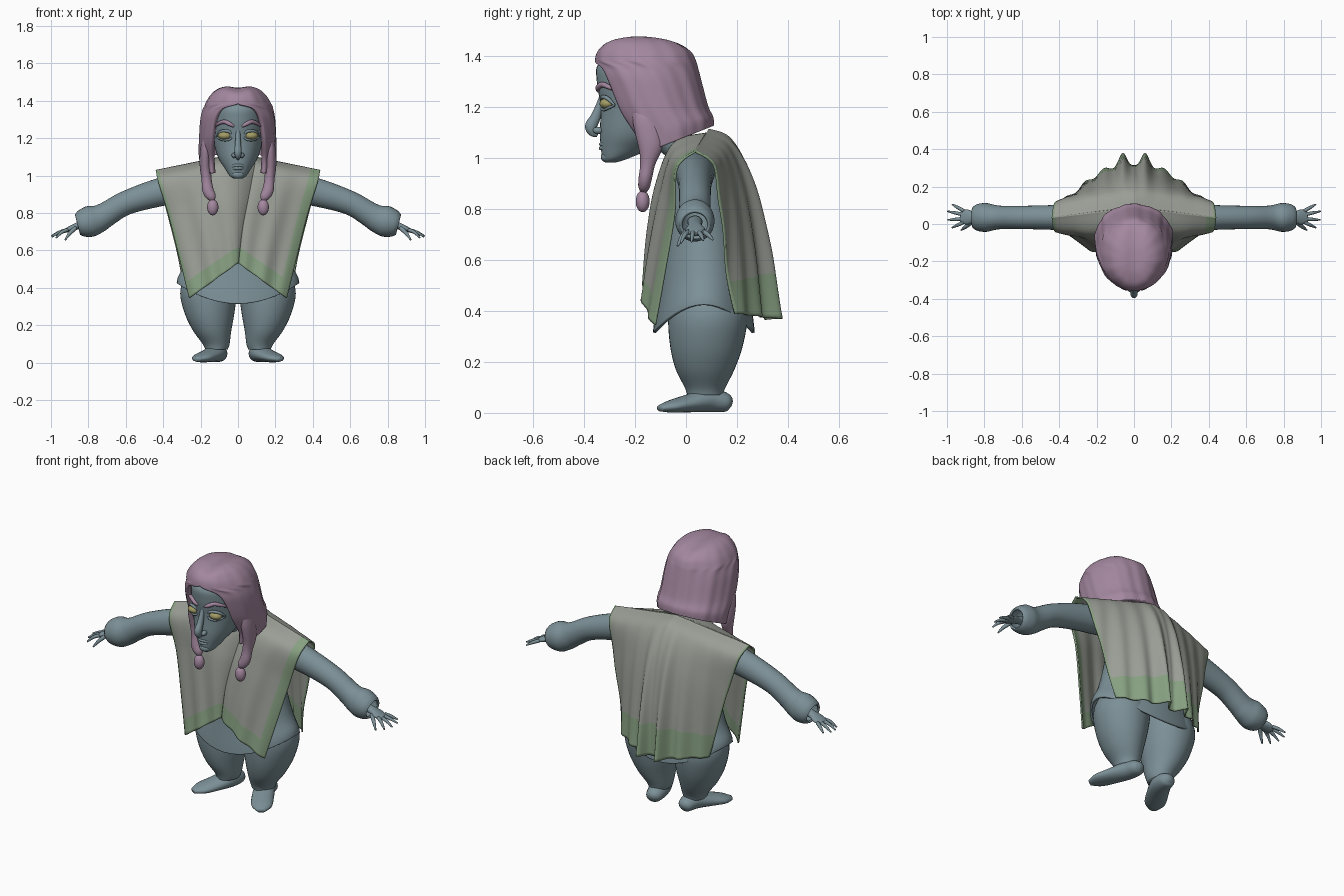
import bpy, bmesh, math
from mathutils import Vector

def material(name, rgb):
    m = bpy.data.materials.new(name)
    m.diffuse_color = (*rgb, 1)
    return m

SKIN = material("blue_grey", (0.20, 0.28, 0.31))
HAIR = material("mauve", (0.37, 0.245, 0.35))
WOOL = material("wool_grey", (0.32, 0.34, 0.30))
GREEN = material("green_trim", (0.24, 0.35, 0.22))
EYE = material("eye_yellow", (0.36, 0.33, 0.13))

def smooth(rows, n=5):
    """Catmull-Rom interpolation through equal-length tuples."""
    out = []
    for i in range(len(rows) - 1):
        a, b, c, d = rows[max(i - 1, 0)], rows[i], rows[i + 1], rows[min(i + 2, len(rows) - 1)]
        for k in range(n):
            t = k / n
            out.append(tuple(0.5 * (2 * q + (r - p) * t + (2 * p - 5 * q + 4 * r - s) * t * t
                             + (3 * q - p - 3 * r + s) * t ** 3) for p, q, r, s in zip(a, b, c, d)))
    return out + [tuple(rows[-1])]

def skin(name, rings, mats, closed=True, caps=True, mirror=False, thick=0, trim=None):
    """Bridge a list of point rings into one smooth mesh."""
    bm = bmesh.new()
    vs = [[bm.verts.new(p) for p in ring] for ring in rings]
    n = len(rings[0])
    for i in range(len(vs) - 1):
        for j in range(n if closed else n - 1):
            k = (j + 1) % n
            f = bm.faces.new((vs[i][j], vs[i][k], vs[i + 1][k], vs[i + 1][j]))
            if trim and trim(i / (len(vs) - 1), (j + 0.5) / (n - 1)):
                f.material_index = 1
    if closed and caps:
        bm.faces.new(vs[0])
        bm.faces.new(vs[-1])
    bmesh.ops.remove_doubles(bm, verts=bm.verts, dist=3e-4)
    bmesh.ops.recalc_face_normals(bm, faces=bm.faces)
    for f in bm.faces:
        f.smooth = True
    me = bpy.data.meshes.new(name)
    bm.to_mesh(me)
    bm.free()
    for m in mats:
        me.materials.append(m)
    ob = bpy.data.objects.new(name, me)
    bpy.context.collection.objects.link(ob)
    if mirror:
        ob.modifiers.new("mirror", 'MIRROR')
    if thick:
        s = ob.modifiers.new("thickness", 'SOLIDIFY')
        s.thickness = thick
        s.offset = -1
    return ob

def tube(name, rows, mat, up=(0, 0, 1), seg=20, n=5, **kw):
    """Rows are x, y, z, half width, half height along a path."""
    rows = smooth(rows, n)
    rings = []
    for i, r in enumerate(rows):
        t = (Vector(rows[min(i + 1, len(rows) - 1)][:3]) - Vector(rows[max(i - 1, 0)][:3])).normalized()
        side = t.cross(Vector(up)).normalized()
        v = side.cross(t)
        rings.append([Vector(r[:3]) + side * r[3] * math.cos(a) + v * r[4] * math.sin(a)
                      for a in (2 * math.pi * k / seg for k in range(seg))])
    return skin(name, rings, [mat], **kw)

def stack(name, rows, mat, seg=40, **kw):
    """Rows are z, cx, cy, rx, ry, lift at the sides: horizontal ovals stacked upward."""
    rings = []
    for z, cx, cy, rx, ry, lift in smooth(rows):
        rings.append([(cx + rx * math.cos(a), cy + ry * math.sin(a), z + lift * math.cos(a) ** 2)
                      for a in (2 * math.pi * k / seg for k in range(seg))])
    return skin(name, rings, [mat], **kw)

def ball(name, c, r, mat, **kw):
    rows = [(c[2] - r[2] * math.cos(a), c[0], c[1], r[0] * math.sin(a) + 1e-4, r[1] * math.sin(a) + 1e-4, 0)
            for a in (math.pi * k / 6 for k in range(7))]
    return stack(name, rows, mat, seg=20, **kw)

# shirt body with a hem that rises at the hips
stack("shirt", [(0.315, 0, 0.07, 0.328, 0.20, 0.11), (0.36, 0, 0.07, 0.32, 0.195, 0.10),
                (0.5, 0, 0.07, 0.28, 0.178, 0.04), (0.7, 0, 0.065, 0.235, 0.155, 0),
                (0.9, 0, 0.06, 0.20, 0.125, 0), (1.0, 0, 0.045, 0.16, 0.095, 0),
                (1.07, 0, 0.03, 0.09, 0.07, 0)], SKIN, caps=False, thick=0.012)
# baggy trouser legs and feet
stack("trouser_leg", [(0.07, 0.115, 0.075, 0.06, 0.07, 0), (0.10, 0.117, 0.075, 0.072, 0.08, 0),
                      (0.17, 0.138, 0.075, 0.102, 0.115, 0), (0.26, 0.152, 0.08, 0.132, 0.142, 0),
                      (0.37, 0.158, 0.085, 0.151, 0.155, 0), (0.46, 0.148, 0.08, 0.135, 0.14, 0),
                      (0.55, 0.13, 0.075, 0.09, 0.09, 0)], SKIN, mirror=True)
tube("foot", [(0.10, 0.18, 0.035, 0.012, 0.012), (0.103, 0.16, 0.04, 0.042, 0.036),
              (0.115, 0.09, 0.05, 0.056, 0.047), (0.155, 0.01, 0.037, 0.06, 0.035),
              (0.197, -0.06, 0.025, 0.055, 0.024), (0.222, -0.103, 0.018, 0.022, 0.012)], SKIN, mirror=True)
# sleeves ending in puffy open cuffs
tube("sleeve", [(0.12, 0.04, 0.96, 0.08, 0.07), (0.3, 0.035, 0.935, 0.075, 0.078),
                (0.44, 0.035, 0.905, 0.066, 0.074), (0.6, 0.035, 0.853, 0.062, 0.064),
                (0.70, 0.035, 0.795, 0.062, 0.066), (0.745, 0.035, 0.77, 0.067, 0.074),
                (0.79, 0.035, 0.755, 0.077, 0.083), (0.835, 0.035, 0.743, 0.072, 0.072),
                (0.858, 0.035, 0.737, 0.058, 0.056)], SKIN, seg=28, caps=False, mirror=True, thick=0.012)
# hands
tube("palm", [(0.78, 0.035, 0.75, 0.03, 0.025), (0.85, 0.035, 0.733, 0.028, 0.02),
              (0.89, 0.037, 0.718, 0.04, 0.016), (0.925, 0.04, 0.704, 0.034, 0.011)], SKIN, mirror=True)
for i, (y0, tip) in enumerate([(0.07, (0.972, 0.105, 0.68)), (0.05, (0.997, 0.068, 0.678)),
                               (0.028, (0.995, 0.022, 0.672)), (0.01, (0.973, -0.02, 0.667))]):
    tube("finger_%d" % (i + 1), [(0.91, y0, 0.71, 0.010, 0.010),
         ((0.91 + tip[0]) / 2, (y0 + tip[1]) / 2, 0.698, 0.009, 0.009), (*tip, 0.004, 0.004)],
         SKIN, seg=10, n=4, mirror=True)
tube("thumb", [(0.87, 0.01, 0.72, 0.013, 0.012), (0.90, -0.015, 0.69, 0.010, 0.010),
               (0.925, -0.033, 0.655, 0.004, 0.004)], SKIN, seg=10, n=4, mirror=True)

# neck and head
tube("neck", [(0, 0.05, 0.98, 0.07, 0.07), (0, -0.04, 1.06, 0.065, 0.065),
              (0, -0.14, 1.14, 0.07, 0.07)], SKIN)
stack("head", [(0.983, 0, -0.295, 0.022, 0.022, 0), (0.995, 0, -0.28, 0.045, 0.046, 0.004),
               (1.03, 0, -0.245, 0.072, 0.088, 0.01), (1.10, 0, -0.20, 0.108, 0.138, 0),
               (1.20, 0, -0.165, 0.135, 0.17, 0), (1.30, 0, -0.16, 0.142, 0.19, 0),
               (1.37, 0, -0.165, 0.13, 0.178, 0), (1.43, 0, -0.17, 0.06, 0.08, 0)], SKIN)
# face
tube("nose", [(0, -0.325, 1.255, 0.012, 0.01), (0, -0.338, 1.21, 0.013, 0.014),
              (0, -0.355, 1.16, 0.017, 0.02), (0, -0.372, 1.125, 0.02, 0.024),
              (0, -0.362, 1.102, 0.015, 0.02), (0, -0.345, 1.092, 0.008, 0.01)], SKIN, up=(0, 1, 0))
ball("nostril", (0.02, -0.345, 1.108), (0.014, 0.02, 0.014), SKIN, mirror=True)
ball("chin", (0, -0.312, 1.005), (0.032, 0.022, 0.022), SKIN)
for name, z, r, w in [("upper_lip", 1.054, 0.008, 0.048), ("lower_lip", 1.039, 0.009, 0.04)]:
    tube(name, [(-w, -0.305, z - 0.004, 0.003, 0.003), (-w / 2, -0.325, z, r, r),
                (0, -0.333, z, r, r), (w / 2, -0.325, z, r, r), (w, -0.305, z - 0.004, 0.003, 0.003)],
         SKIN, seg=12)
ball("eye", (0.07, -0.307, 1.213), (0.037, 0.032, 0.023), EYE, mirror=True)
for name, h, r in [("upper_eyelid", 0.026, 0.008), ("lower_eyelid", -0.024, 0.006)]:
    tube(name, [(0.028, -0.322, 1.21, 0.004, 0.004), (0.045, -0.329, 1.213 + h * 0.8, r, r),
                (0.072, -0.322, 1.213 + h, r, r), (0.098, -0.305, 1.213 + h * 0.7, r, r),
                (0.115, -0.28, 1.207, 0.004, 0.004)], SKIN, seg=10, mirror=True)
tube("eyebrow", [(0.022, -0.345, 1.262, 0.005, 0.006), (0.045, -0.345, 1.276, 0.010, 0.011),
                 (0.075, -0.328, 1.288, 0.010, 0.011), (0.103, -0.302, 1.278, 0.009, 0.009),
                 (0.125, -0.262, 1.26, 0.004, 0.004)], HAIR, seg=12, mirror=True)

# hair: a cap open around the face; rows are z, cy, rx, ry, sweep in degrees, tilt
hair = [(1.075, -0.06, 0.20, 0.168, 136, 0.40), (1.13, -0.07, 0.207, 0.175, 136, 0.25),
        (1.2, -0.115, 0.205, 0.20, 136, 0.05), (1.3, -0.145, 0.198, 0.205, 141, 0),
        (1.355, -0.155, 0.186, 0.201, 152, 0), (1.385, -0.16, 0.176, 0.197, 180, 0),
        (1.425, -0.165, 0.152, 0.182, 180, 0),
        (1.46, -0.175, 0.115, 0.142, 180, 0), (1.48, -0.185, 0.06, 0.075, 180, 0),
        (1.485, -0.19, 0.0001, 0.0001, 180, 0)]
rings = []
for z, cy, rx, ry, sweep, tilt in smooth(hair, 6):
    ring = []
    for k in range(97):
        u = k / 48 - 1
        a = math.radians(min(sweep, 180)) * u
        w = 1 + 0.013 * math.sin(21 * u + 2 * z) + 0.007 * math.sin(47 * u)
        w = 1 + (w - 1) * (1 - abs(u) ** 8)
        x, y = rx * w * math.sin(a), cy + ry * w * math.cos(a)
        dip = 0.015 * math.exp(-(x / 0.05) ** 2) * max(0, min(1, (z - 1.39) / 0.08))
        ring.append((x, y, z + tilt * (y + 0.02) - dip))
    rings.append(ring)
skin("hair", rings, [HAIR], closed=False, thick=0.028)
tube("hair_lock", [(0.165, -0.20, 1.22, 0.01, 0.015), (0.172, -0.165, 1.15, 0.028, 0.045),
                   (0.175, -0.14, 1.06, 0.03, 0.05), (0.168, -0.15, 0.98, 0.027, 0.03),
                   (0.16, -0.16, 0.92, 0.03, 0.026), (0.142, -0.165, 0.885, 0.025, 0.022),
                   (0.135, -0.168, 0.865, 0.01, 0.01)], HAIR, up=(0, 1, 0), mirror=True)
ball("hair_tassel", (0.135, -0.17, 0.83), (0.03, 0.027, 0.043), HAIR, mirror=True)

# poncho: inner and outer edge curves per panel, blended across with pleats
front_in = [(0.10, 0.078, 1.10), (0.09, -0.05, 1.06), (0.06, -0.12, 0.9), (0.025, -0.15, 0.72), (0.003, -0.16, 0.53)]
front_out = [(0.44, 0.035, 1.03), (0.425, -0.04, 0.96), (0.37, -0.05, 0.78), (0.31, -0.09, 0.54), (0.262, -0.125, 0.345)]
back_in = [(0, 0.09, 1.115), (0, 0.18, 1.075), (0, 0.26, 0.92), (0, 0.31, 0.65), (0, 0.325, 0.365)]
back_out = [(0.44, 0.035, 1.03), (0.425, 0.115, 0.97), (0.38, 0.135, 0.8), (0.325, 0.165, 0.58), (0.29, 0.195, 0.39)]

def panel(name, inner, outer, back, steps, trim):
    """Steps run across the cloth: 0 is the inner edge, +-1 the right or left outer edge."""
    rings = []
    inner, outer = smooth(inner, 10), smooth(outer, 10)
    for i, (p, q) in enumerate(zip(inner, outer)):
        t, ring = i / (len(inner) - 1), []
        for c in steps:
            s = abs(c)
            v = Vector(p).lerp(Vector(q), s)
            if back:
                fold = 0.05 * math.exp(-((v.x - 0.06) / 0.028) ** 2) + 0.011 * math.cos((v.x - 0.06) * 62)
                v.y += 0.035 * t * math.sin(math.pi * s) + fold * t ** 1.5
            else:
                v.y -= 0.028 * math.sin(math.pi * s) * t + 0.007 * t * math.sin(16 * s)
            v.x *= 1 if c >= 0 else -1
            ring.append(v)
        rings.append(ring)
    skin(name, rings, [WOOL, GREEN], closed=False, thick=0.008, trim=trim)

for side, label, edge in [(1, "right", 0.86), (-1, "left", 0.96)]:
    panel("poncho_front_" + label, front_in, front_out, False, [side * k / 40 for k in range(41)],
          lambda t, s: t > 0.86 or s > edge)
panel("poncho_back", back_in, back_out, True, [k / 40 for k in range(-40, 41)],
      lambda t, s: t > 0.82 or abs(2 * s - 1) > 0.97)
